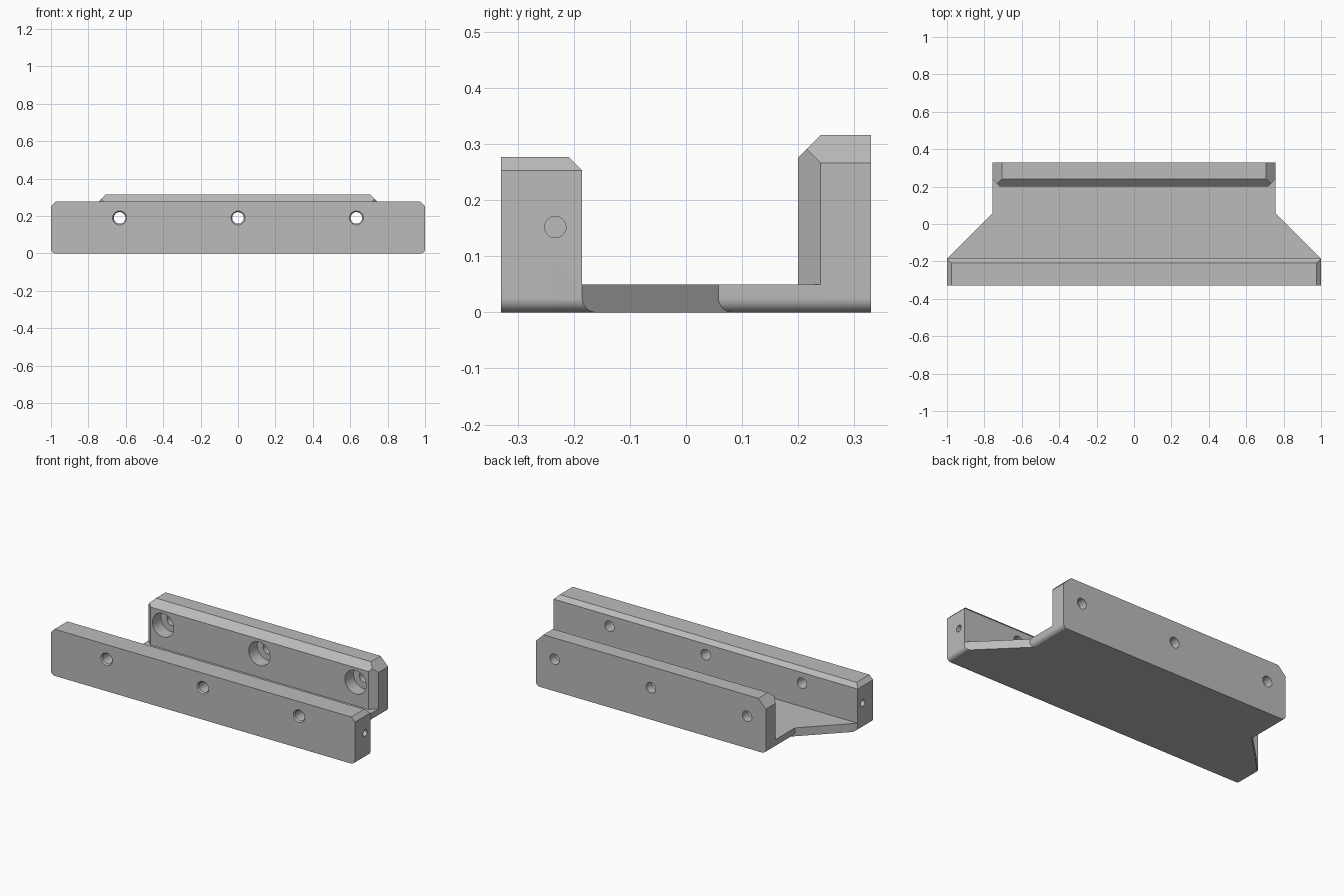
import bpy, bmesh, math
from mathutils import Vector

cube = bpy.data.objects.get("Cube")
if cube:
    bpy.data.objects.remove(cube, do_unlink=True)

grey = bpy.data.materials.new("machined grey")
grey.use_nodes = True
grey.diffuse_color = (0.5, 0.5, 0.5, 1)
grey.node_tree.nodes["Principled BSDF"].inputs["Base Color"].default_value = (0.5, 0.5, 0.5, 1)


def make(name, bm):
    bmesh.ops.recalc_face_normals(bm, faces=bm.faces[:])
    mesh = bpy.data.meshes.new(name)
    bm.to_mesh(mesh)
    bm.free()
    mesh.materials.append(grey)
    obj = bpy.data.objects.new(name, mesh)
    bpy.context.collection.objects.link(obj)
    return obj


def wall(name, half, y0, y1, top, cuts):
    """Box trimmed by mirrored chamfer planes, each a (point, normal) pair."""
    bm = bmesh.new()
    bmesh.ops.create_cube(bm, size=1)
    z0 = 0.03
    for v in bm.verts:
        v.co = (v.co.x * 2 * half, y0 + (v.co.y + 0.5) * (y1 - y0),
                z0 + (v.co.z + 0.5) * (top - z0))
    for point, normal in cuts:
        for s in ((1, -1) if normal[0] else (1,)):
            mirror = Vector((s, 1, 1))
            bmesh.ops.bisect_plane(bm, geom=bm.verts[:] + bm.edges[:] + bm.faces[:],
                                   plane_co=Vector(point) * mirror,
                                   plane_no=Vector(normal) * mirror, clear_outer=True)
            bmesh.ops.holes_fill(bm, edges=[e for e in bm.edges if e.is_boundary])
    return make(name, bm)


def combine(target, tool, operation):
    mod = target.modifiers.new(operation.lower(), 'BOOLEAN')
    mod.operation, mod.solver, mod.object = operation, 'EXACT', tool
    bpy.context.view_layer.objects.active = target
    bpy.ops.object.modifier_apply(modifier=mod.name)
    bpy.data.objects.remove(tool, do_unlink=True)


def drill(target, start, axis, length, r1, r2=None):
    """Bore a round (or tapered) hole from a start point along an axis."""
    bm = bmesh.new()
    bmesh.ops.create_cone(bm, cap_ends=True, segments=32, radius1=r1,
                          radius2=r2 or r1, depth=length)
    direction = Vector(axis)
    turn = direction.to_track_quat('Z', 'Y').to_matrix()
    bmesh.ops.rotate(bm, verts=bm.verts, matrix=turn)
    bmesh.ops.translate(bm, verts=bm.verts, vec=Vector(start) + direction * length / 2)
    cutter = make("hole_cutter", bm)
    cutter.hide_render = True
    combine(target, cutter, 'DIFFERENCE')


# Base plate: stacked outlines, with the bottom of the end faces rounded
W, B, FRONT, BACK, R = 1.0, 0.757, -0.33, 0.33, 0.025
bm = bmesh.new()
levels = []
for i in range(9):
    a = i / 8 * math.pi / 2
    levels.append((R * (1 - math.sin(a)), R * (1 - math.cos(a))))
levels.append((0, 0.05))
rings = []
for d, z in levels:
    half = [(W - d, FRONT), (W - d, -0.185 + d), (B - d, 0.058 + d), (B - d, BACK)]
    outline = half + [(-x, y) for x, y in reversed(half)]
    rings.append([bm.verts.new((x, y, z)) for x, y in outline])
for lower, upper in zip(rings, rings[1:]):
    for k in range(len(lower)):
        n = (k + 1) % len(lower)
        bm.faces.new((lower[k], lower[n], upper[n], upper[k]))
bm.faces.new(rings[0])
bm.faces.new(rings[-1])
bracket = make("channel_bracket", bm)

# Front wall: chamfered inner top edge and top ends
combine(bracket, wall("front_wall", W, FRONT, -0.185, 0.277, [
    ((0, -0.185, 0.253), (0, 1, 1)),
    ((W, 0, 0.253), (1, 0, 1))]), 'UNION')

# Back wall: larger chamfers on the inner top edge, top ends and inner corners.
# Kept separate until joined so its corners stop at the plate
combine(bracket, wall("back_wall", B, 0.2, BACK, 0.316, [
    ((0, 0.24, 0.316), (0, -1, 1)),
    ((B, 0, 0.266), (1, 0, 1)),
    ((B, 0.24, 0), (1, -1, 0))]), 'UNION')

# Three screw holes through both walls, countersunk in front, counterbored behind
for x in (-0.633, 0, 0.633):
    drill(bracket, (x, FRONT - 0.1, 0.19), (0, 1, 0), 0.9, 0.031)
    drill(bracket, (x, FRONT - 0.002, 0.19), (0, 1, 0), 0.01, 0.039, 0.031)
    drill(bracket, (x, 0.15, 0.19), (0, 1, 0), 0.13, 0.07)

# Blind hole in each end of the front wall
for s in (-1, 1):
    drill(bracket, (s * (W + 0.05), -0.233, 0.152), (-s, 0, 0), 0.17, 0.019)

# Merge coplanar faces and keep hard edges crisp
bm = bmesh.new()
bm.from_mesh(bracket.data)
bmesh.ops.remove_doubles(bm, verts=bm.verts, dist=0.0001)
bmesh.ops.dissolve_limit(bm, angle_limit=0.01, verts=bm.verts, edges=bm.edges)
bm.to_mesh(bracket.data)
bm.free()
bpy.ops.object.select_all(action='DESELECT')
bracket.select_set(True)
bpy.context.view_layer.objects.active = bracket
bpy.ops.object.shade_smooth_by_angle(angle=math.radians(30))
